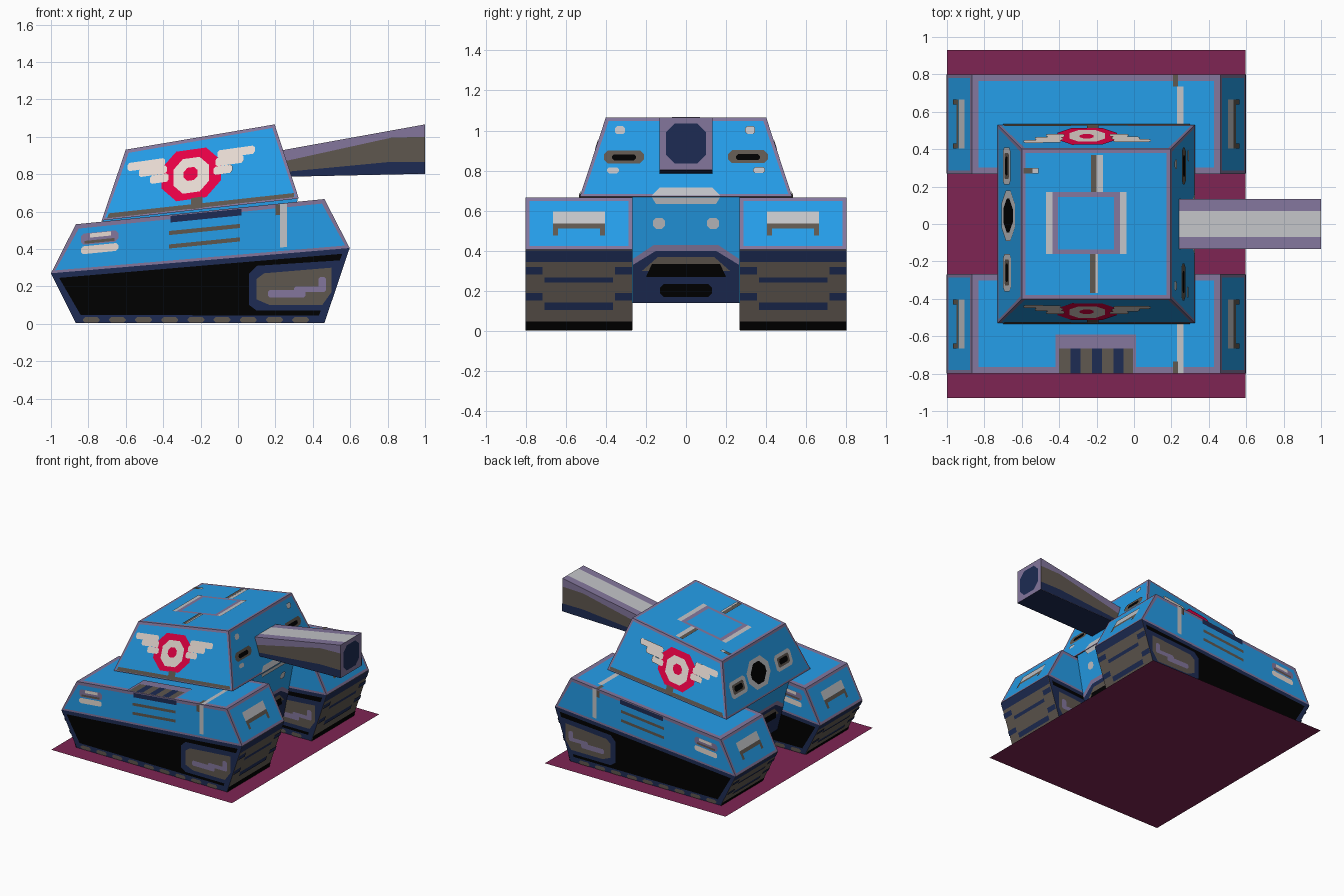
import bpy, bmesh
from mathutils import Vector

if "Cube" in bpy.data.objects:
    bpy.data.objects.remove(bpy.data.objects["Cube"])

HEX = {"blue": "29ADFF", "lavender": "83769C", "light_grey": "C2C3C7", "dark_grey": "5F574F",
       "navy": "1D2B53", "black": "000000", "red": "FF004D", "plum": "7E2553", "cream": "FFF1E8"}
NAMES = list(HEX)


def linear(c):
    return c / 12.92 if c <= 0.04045 else ((c + 0.055) / 1.055) ** 2.4


MATS = []
for n, h in HEX.items():
    m = bpy.data.materials.new(n)
    m.diffuse_color = [linear(int(h[i:i + 2], 16) / 255) for i in (0, 2, 4)] + [1]
    m.use_nodes = True
    m.node_tree.nodes["Principled BSDF"].inputs["Base Color"].default_value = m.diffuse_color
    MATS.append(m)


def finish(name, bm):
    me = bpy.data.meshes.new(name)
    bm.to_mesh(me)
    bm.free()
    for m in MATS:
        me.materials.append(m)
    ob = bpy.data.objects.new(name, me)
    bpy.context.collection.objects.link(ob)


def loft(name, a, b, rule):
    """Solid between two rings; rule(normal) gives (colour, border colour, border width) or None."""
    bm = bmesh.new()
    ra, rb = [[bm.verts.new(p) for p in r] for r in (a, b)]
    n = len(ra)
    bm.faces.new(ra)
    bm.faces.new(rb)
    for i in range(n):
        j = (i + 1) % n
        bm.faces.new((ra[i], ra[j], rb[j], rb[i]))
    bmesh.ops.recalc_face_normals(bm, faces=bm.faces)
    bm.normal_update()
    dead = []
    for f in list(bm.faces):
        r = rule(f.normal)
        if r is None:
            dead.append(f)
            continue
        f.material_index = NAMES.index(r[0])
        if r[1]:
            rim = bmesh.ops.inset_individual(bm, faces=[f], thickness=r[2])["faces"]
            for q in rim:
                if q is not f:
                    q.material_index = NAMES.index(r[1])
    bmesh.ops.delete(bm, geom=dead, context='FACES_ONLY')
    finish(name, bm)


def paint(name, place, out, items, lift=0.003):
    """Thin painted patches; place(a, b) maps face coordinates to 3D, out points outward."""
    bm = bmesh.new()
    out = Vector(out)
    for k, it in enumerate(items):
        pts = it[1]
        if not isinstance(pts[0], tuple):
            a0, b0, a1, b1 = pts
            c = it[2] if len(it) > 2 else 0
            if c:
                pts = [(a0 + c, b0), (a1 - c, b0), (a1, b0 + c), (a1, b1 - c),
                       (a1 - c, b1), (a0 + c, b1), (a0, b1 - c), (a0, b0 + c)]
            else:
                pts = [(a0, b0), (a1, b0), (a1, b1), (a0, b1)]
        ca = sum(p[0] for p in pts) / len(pts)
        cb = sum(p[1] for p in pts) / len(pts)
        o = Vector(place(ca, cb))
        nrm = (Vector(place(ca + .01, cb)) - o).cross(Vector(place(ca, cb + .01)) - o).normalized()
        if nrm.dot(out) < 0:
            nrm.negate()
        f = bm.faces.new([bm.verts.new(Vector(place(*p)) + nrm * (lift + .0006 * k)) for p in pts])
        f.normal_update()
        if f.normal.dot(out) < 0:
            f.normal_flip()
        f.material_index = NAMES.index(it[0])
    finish(name, bm)


def ring(profile, y):
    return [(x, y, z) for x, z in profile]


# ground plate
bm = bmesh.new()
f = bm.faces.new([bm.verts.new(p) for p in ((-1, -.93, 0), (.597, -.93, 0), (.597, .93, 0), (-1, .93, 0))])
f.material_index = NAMES.index("plum")
finish("ground_plate", bm)

# track pods: blue fender over dark track
UPPER = [(-1, .27), (-.867, .532), (.462, .667), (.597, .405)]
LOWER = [(-1, .27), (.597, .405), (.462, .004), (-.867, .004)]


def fender_rule(n):
    return None if n.z < -.5 else ("blue", "lavender", .05 if n.z > .9 else .028)


def track_rule(n):
    if n.z > .5:
        return None
    if n.z < -.9:
        return ("black", None, 0)
    return ("black", "navy", .05) if abs(n.y) > .9 else ("dark_grey", None, 0)


FENDER_ART = [("navy", (-.36, .578, .02, .613)),
              ("dark_grey", (-.37, .511, .01, .533)), ("dark_grey", (-.37, .439, .01, .461)),
              ("lavender", (-.84, .505, -.64, .565), .015), ("cream", (-.79, .54, -.68, .562)),
              ("dark_grey", (-.82, .51, -.66, .525)), ("cream", (-.84, .455, -.64, .497), .012),
              ("light_grey", (.225, .385, .262, .617)), ("dark_grey", (.2, .56, .225, .615))]
TRACK_ART = [("dark_grey", (-.83 + .14 * i, .006, -.74 + .14 * i, .036), .012) for i in range(9)] + [
    ("navy", [(.06, .1), (.1, .07), (.47, .07), (.555, .34), (.1, .31), (.06, .27)]),
    ("dark_grey", [(.1, .13), (.17, .1), (.45, .1), (.5, .17), (.5, .3), (.14, .27), (.1, .24)]),
    ("lavender", (.16, .14, .36, .18), .01), ("lavender", (.3, .17, .47, .2), .01),
    ("lavender", (.43, .18, .47, .25), .01)]
LAMP_ART = [("light_grey", (-.13, .13, .13, .19)), ("dark_grey", (-.13, .105, .13, .13)),
            ("dark_grey", (-.13, .07, -.105, .11)), ("dark_grey", (.105, .07, .13, .11))]
TREAD_ART = [("black", (-.265, .01, .265, .12)), ("navy", (-.265, .85, .265, .995)),
             ("navy", (-.17, .6, .17, .66)), ("navy", (-.17, .26, .17, .35))]
for s in (-1, 1):
    TREAD_ART += [("navy", sorted((s * .265, s * .18))[:1] + [b] + sorted((s * .265, s * .18))[1:] + [b + .09])
                  for b in (.38, .7)]

for side, s in (("left", 1), ("right", -1)):
    y0, y1, yc = s * .267, s * .8, s * .535
    loft(side + "_fender", ring(UPPER, y0), ring(UPPER, y1), fender_rule)
    loft(side + "_track", ring(LOWER, y0), ring(LOWER, y1), track_rule)
    for face, y, d in (("outer", y1, s), ("inner", y0, -s)):
        paint(f"{side}_{face}_fender_details", lambda x, v: (x, y, v + .1 * x), (0, d, 0), FENDER_ART)
        paint(f"{side}_{face}_track_details", lambda x, z: (x, y, z), (0, d, 0), TRACK_ART, .002)
    paint(side + "_front_lamp", lambda w, h: (.597 - h * .515, yc + w, .405 + h), (1, 0, 0), LAMP_ART)
    paint(side + "_rear_lamp", lambda w, h: (-1 + h * .508, yc + w, .27 + h), (-1, 0, 0), LAMP_ART)
    paint(side + "_front_tread", lambda w, t: (.462 + t * .135, yc + w, t * .405), (1, 0, 0), TREAD_ART, .002)
    paint(side + "_rear_tread", lambda w, t: (-.867 - t * .133, yc + w, t * .27), (-1, 0, 0), TREAD_ART, .002)
    # fender top strap, plus the engine vent on the right pod only
    top = [("light_grey", (.23, .5, .265, .735 if s > 0 else .8)), ("dark_grey", (.21, .735, .235, .8))]
    if s < 0:
        top += [("lavender", (-.42, .59, .01, .8)), ("dark_grey", (-.4, .665, -.005, .799))]
        top += [("navy", (x, .665, x + .055, .799)) for x in (-.34, -.225, -.11)]
    paint(side + "_fender_top_details", lambda x, w: (x, s * w, .532 + (x + .867) * .1016), (0, 0, 1), top)

# centre hull between the pods
HULL = [(-.725, .555), (.32, .675), (.22, .14), (-.62, .14)]
loft("hull", ring(HULL, -.266), ring(HULL, .266),
     lambda n: ("navy", None, 0) if n.z < -.9 else ("blue", None, 0))
HULL_ART = [("navy", [(-.265, .14), (.265, .14), (.265, .33), (.15, .4), (-.15, .4), (-.265, .33)]),
            ("lavender", [(-.265, .33), (-.15, .4), (.15, .4), (.265, .33), (.265, .36), (.16, .43),
                          (-.16, .43), (-.265, .36)]),
            ("dark_grey", [(-.22, .3), (.22, .3), (.14, .37), (-.14, .37)]),
            ("black", [(-.2, .27), (.2, .27), (.17, .335), (-.17, .335)]),
            ("black", (-.13, .17, .13, .235), .02),
            ("light_grey", (-.165, .51, -.105, .565), .015), ("light_grey", (.105, .51, .165, .565), .015)]
paint("hull_front_details", lambda y, z: (.22 + (z - .14) * .187, y, z), (1, 0, 0),
      HULL_ART + [("light_grey", [(-.15, .635), (.15, .635), (.17, .668), (-.17, .668)])])
paint("hull_rear_details", lambda y, z: (-.62 - (z - .14) * .253, y, z), (-1, 0, 0), HULL_ART[:5])

# turret
loft("turret", [(-.729, -.53, .552), (.325, -.53, .67), (.325, .53, .67), (-.729, .53, .552)],
     [(-.6, -.4, .931), (.196, -.4, 1.066), (.196, .4, 1.066), (-.6, .4, .931)],
     lambda n: ("dark_grey", None, 0) if n.z < -.5 else ("blue", "lavender", .03 if n.z > .9 else .024))


def turret_side(s):
    def place(x, v):
        z = v + .14 * (x + .25)
        lo, hi = .552 + (x + .729) * .112, .931 + (x + .6) * .17
        return (x, s * (.53 - .13 * (z - lo) / (hi - lo)), z)
    return place


# round badge with plain side bars
BADGE = [("red", (-.41, .665, -.09, .93), .08), ("cream", (-.345, .7, -.155, .885), .05),
         ("red", (-.29, .765, -.215, .835), .02), ("dark_grey", (-.25, .61, -.19, .67)),
         ("dark_grey", [(-.7, .625), (.3, .598), (.3, .62), (-.69, .65)])]
for k in (-1, 1):
    for d0, d1, v in ((.14, .34, .86), (.13, .28, .82), (.12, .22, .775)):
        x = sorted((-.25 + k * d0, -.25 + k * d1))
        BADGE.append(("cream", (x[0], v, x[1], v + .044), .01))
for side, s in (("left", 1), ("right", -1)):
    paint(side + "_turret_badge", turret_side(s), (0, s, .3), BADGE, .004)

# turret front sights and bolts
FRONT = [("light_grey", [(-.17, .675), (.17, .675), (.13, .715), (-.13, .715)])]
for s in (-1, 1):
    FRONT += [("dark_grey", (s * .31 - .1, .835, s * .31 + .1, .9), .02),
              ("black", (s * .31 - .06, .85, s * .31 + .06, .88), .01),
              ("light_grey", (s * .325 - .03, .98, s * .325 + .02, 1.02), .01),
              ("light_grey", (s * .365 - .03, .785, s * .365 + .03, .815), .01)]
paint("turret_front_details", lambda y, z: (.325 - (z - .67) * .3258, y, z), (1, 0, 0), FRONT)

# turret rear hatch and windows
REAR = [("light_grey", (-.09, .62, .18, .83), .07), ("black", (-.045, .65, .135, .8), .055)]
for y in (-.26, .31):
    REAR += [("light_grey", (y - .1, .65, y + .1, .77), .02), ("dark_grey", (y - .07, .675, y + .07, .745), .01),
             ("black", (y - .05, .69, y + .05, .73), .01)]
paint("turret_rear_details", lambda y, z: (-.729 + (z - .552) * .3404, y, z), (-1, 0, 0), REAR)

# turret roof hatch and ribs
paint("turret_roof_details", lambda x, y: (x, y, .931 + (x + .6) * .1696), (0, 0, 1), [
    ("lavender", (-.45, -.16, -.07, .17)), ("blue", (-.405, -.135, -.105, .145)),
    ("light_grey", (-.47, -.16, -.435, .17)), ("light_grey", (-.075, -.16, -.04, .17)),
    ("light_grey", (-.2, .17, -.165, .37)), ("dark_grey", (-.228, .17, -.2, .37)),
    ("dark_grey", (-.235, -.37, -.205, -.16)), ("light_grey", (-.205, -.37, -.19, -.16)),
    ("dark_grey", (-.59, .27, -.54, .3)), ("light_grey", (-.54, .27, -.51, .3))])

# gun barrel flaring to the muzzle
B = .133
loft("gun_barrel", [(.22, -B, .785), (.22, B, .785), (.22, B, .925), (.22, -B, .925)],
     [(1, -B, .802), (1, B, .802), (1, B, 1.066), (1, -B, 1.066)],
     lambda n: ("navy" if n.z < -.7 else "lavender", None, 0))
for side, s in (("left", 1), ("right", -1)):
    paint(side + "_barrel_bands", lambda x, z: (x, s * B, z), (0, s, 0), [
        ("dark_grey", [(.23, .8), (1, .85), (1, 1.0), (.82, .995), (.23, .865)]),
        ("navy", [(.23, .786), (1, .803), (1, .866), (.82, .866), (.23, .81)])], .001)
paint("barrel_top_stripe", lambda x, y: (x, y, .925 + (x - .22) * .1808), (0, 0, 1),
      [("light_grey", (.23, -.07, 1, .07))], .001)
paint("muzzle_opening", lambda y, z: (1, y, z), (1, 0, 0), [("navy", (-.1, .835, .1, 1.035), .045)], .001)
